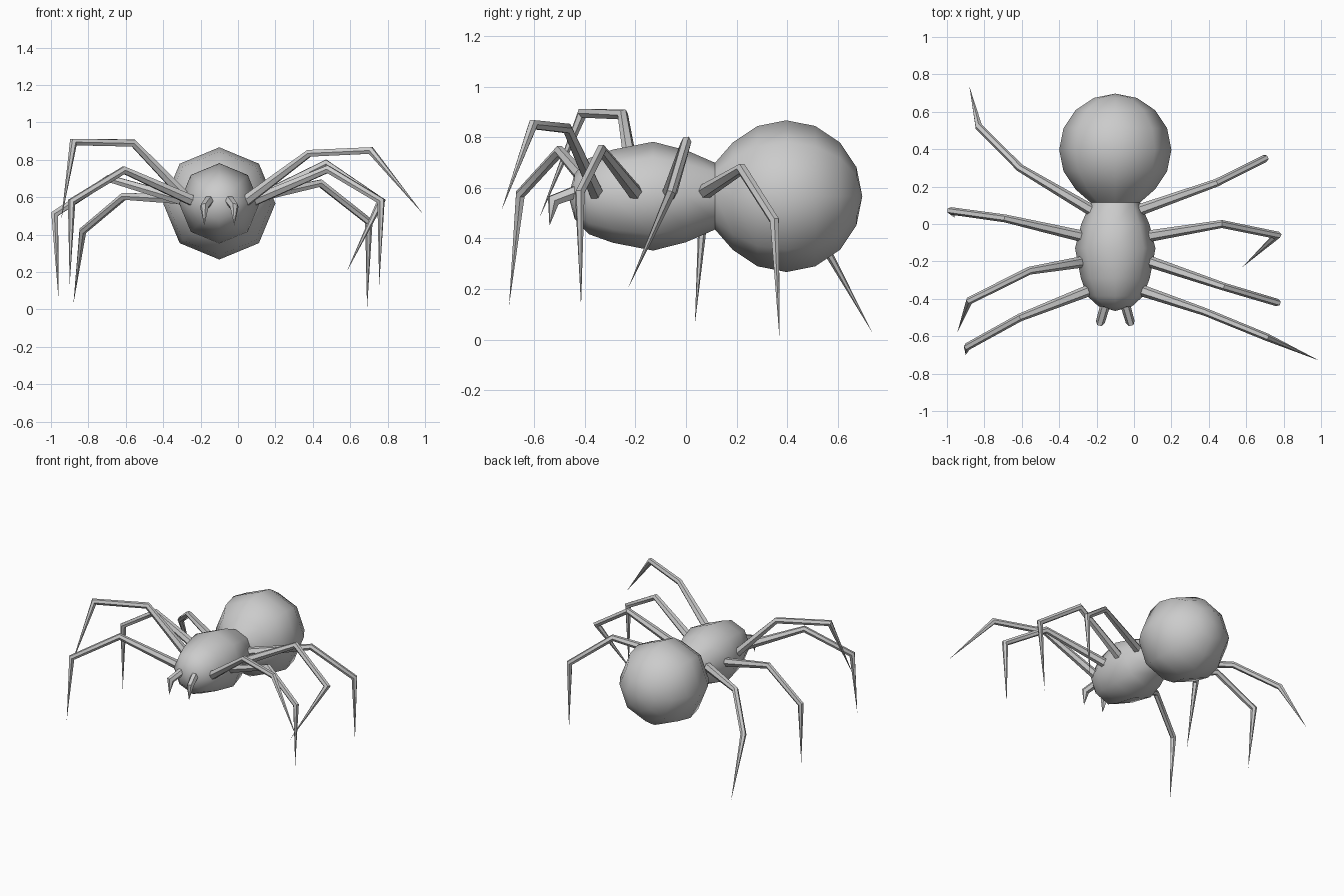
import bpy, bmesh
from math import cos, sin, pi
from mathutils import Vector

if "Cube" in bpy.data.objects:
    bpy.data.objects.remove(bpy.data.objects["Cube"])

CX, CZ = -0.10, 0.567   # body axis


def finish(name, bm, angle):
    bmesh.ops.recalc_face_normals(bm, faces=bm.faces)
    me = bpy.data.meshes.new(name)
    bm.to_mesh(me)
    bm.free()
    ob = bpy.data.objects.new(name, me)
    bpy.context.collection.objects.link(ob)
    bpy.ops.object.select_all(action='DESELECT')
    ob.select_set(True)
    bpy.context.view_layer.objects.active = ob
    bpy.ops.object.shade_smooth_by_angle(angle=angle)
    return ob


def skin(bm, rings):
    # bridge neighbouring rings; a one-vertex ring is a pole
    for a, b in zip(rings, rings[1:]):
        n = max(len(a), len(b))
        for i in range(n):
            j = (i + 1) % n
            if len(a) == 1:
                bm.faces.new((a[0], b[i], b[j]))
            elif len(b) == 1:
                bm.faces.new((a[i], a[j], b[0]))
            else:
                bm.faces.new((a[i], a[j], b[j], b[i]))


def lathe_y(name, profile, sides):
    bm = bmesh.new()
    rings = []
    for y, r in profile:
        count = sides if r > 0 else 1
        rings.append([bm.verts.new((CX + r * sin(2 * pi * k / sides), y,
                                    CZ + r * cos(2 * pi * k / sides)))
                      for k in range(count)])
    skin(bm, rings)
    return finish(name, bm, pi / 3)


def limb(name, points, radii, sides=6):
    # tapered, mitred tube ending in a point
    pts = [Vector(p) for p in points]
    bm = bmesh.new()
    rings = []
    for i, p in enumerate(pts[:-1]):
        out = (pts[i + 1] - p).normalized()
        d = (p - pts[i - 1]).normalized() if i else out
        plane = (d + out).normalized()
        side = d.cross(Vector((0, 0, 1))).normalized()
        up = side.cross(d)
        ring = []
        for k in range(sides):
            a = 2 * pi * k / sides
            o = (side * cos(a) + up * sin(a)) * radii[i]
            o -= d * (o.dot(plane) / d.dot(plane))
            ring.append(bm.verts.new(p + o))
        rings.append(ring)
    rings.append([bm.verts.new(pts[-1])])
    bm.faces.new(rings[0])
    skin(bm, rings)
    return finish(name, bm, pi / 4)


# Head, waist and round abdomen as one turned body
front = [(-0.465, 0), (-0.44, 0.09), (-0.385, 0.15), (-0.29, 0.184),
         (-0.13, 0.215), (0.0, 0.182), (0.115, 0.132)]
abdomen = [(0.397 - 0.3 * cos(k * pi / 8), 0.3 * sin(k * pi / 8))
           for k in range(2, 8)] + [(0.697, 0)]
lathe_y("body", front + abdomen, 8)

# Legs: root, two joints, tip
legs = {
    "right_leg_1": [(0.04, -0.355, 0.58), (0.38, -0.47, 0.835), (0.71, -0.605, 0.85), (0.99, -0.73, 0.51)],
    "right_leg_2": [(0.08, -0.20, 0.58), (0.48, -0.335, 0.75), (0.765, -0.42, 0.58), (0.755, -0.415, 0.13)],
    "right_leg_3": [(0.08, -0.065, 0.58), (0.47, 0.0, 0.78), (0.765, -0.06, 0.58), (0.58, -0.23, 0.20)],
    "right_leg_4": [(0.03, 0.075, 0.585), (0.44, 0.22, 0.675), (0.70, 0.35, 0.47), (0.69, 0.37, 0.0)],
    "left_leg_1": [(-0.24, -0.355, 0.58), (-0.61, -0.50, 0.745), (-0.89, -0.655, 0.575), (-0.90, -0.70, 0.13)],
    "left_leg_2": [(-0.26, -0.20, 0.58), (-0.56, -0.25, 0.89), (-0.88, -0.41, 0.895), (-0.945, -0.58, 0.48)],
    "left_leg_3": [(-0.28, -0.065, 0.58), (-0.69, 0.03, 0.70), (-0.98, 0.07, 0.51), (-0.96, 0.035, 0.06)],
    "left_leg_4": [(-0.23, 0.075, 0.585), (-0.61, 0.30, 0.605), (-0.83, 0.52, 0.42), (-0.88, 0.735, 0.03)],
}
for name, path in legs.items():
    limb(name, path, (0.031, 0.021, 0.02))

# Mirrored pair of fangs
for name, s in (("left_fang", -1), ("right_fang", 1)):
    limb(name, [(CX + s * 0.05, -0.42, 0.59), (CX + s * 0.08, -0.525, 0.55),
                (CX + s * 0.08, -0.54, 0.45)], (0.027, 0.024))
